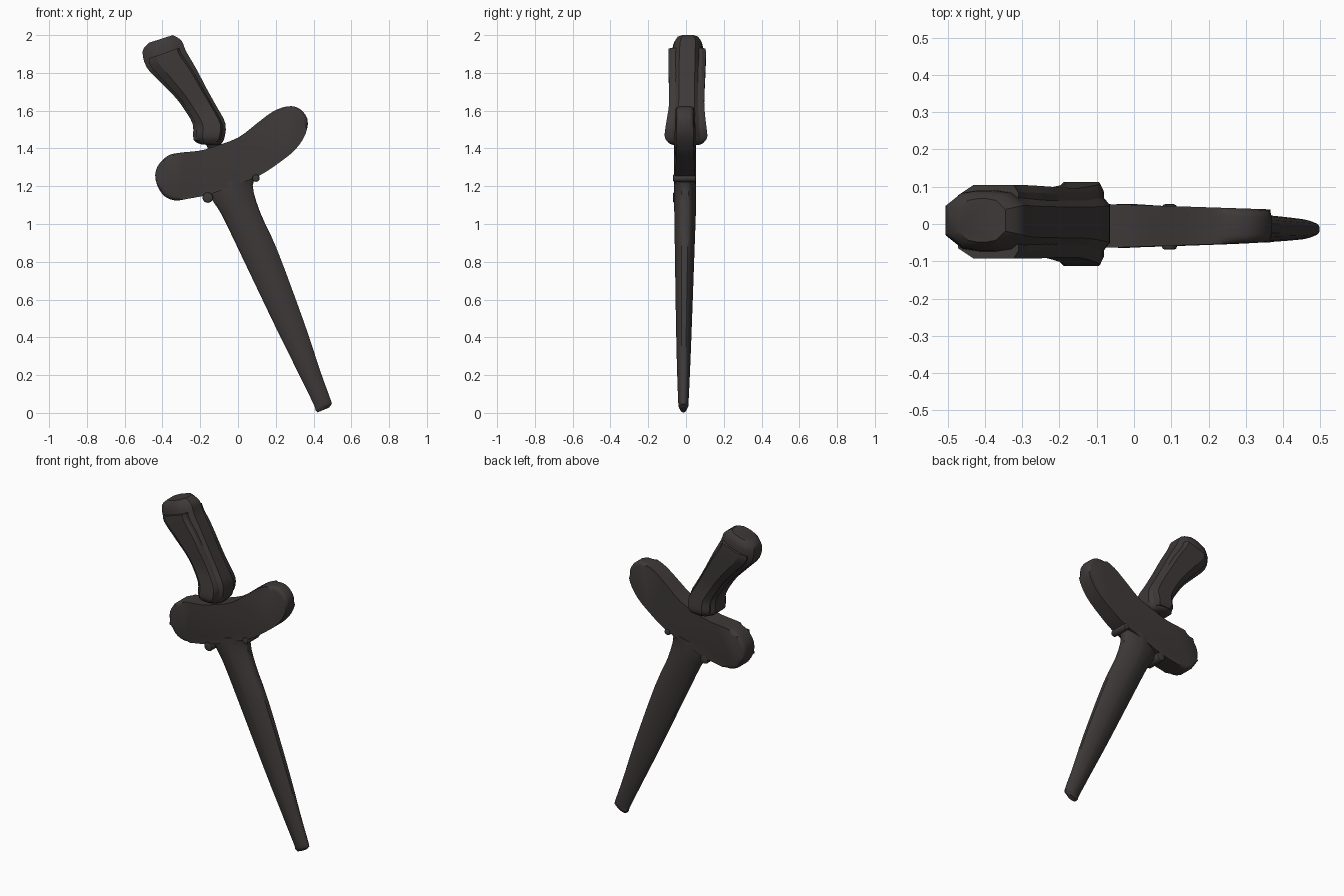
import bpy, bmesh, math
from mathutils import Vector, Matrix

if "Cube" in bpy.data.objects:
    bpy.data.objects.remove(bpy.data.objects["Cube"])

dark = bpy.data.materials.new("dark_brown_wood")
dark.diffuse_color = (0.048, 0.041, 0.040, 1)
dark.use_nodes = True
dark.node_tree.nodes["Principled BSDF"].inputs["Base Color"].default_value = dark.diffuse_color


def spline(pts, steps, closed=False):
    """Catmull-Rom through tuples of any length."""
    n, out = len(pts), []
    for i in range(n if closed else n - 1):
        def get(k):
            return pts[k % n] if closed else pts[min(max(k, 0), n - 1)]
        a, b, c, d = get(i - 1), get(i), get(i + 1), get(i + 2)
        for s in range(steps):
            t = s / steps
            out.append(tuple(0.5 * (2 * q + (r - p) * t + (2 * p - 5 * q + 4 * r - w) * t * t
                                    + (3 * q - p - 3 * r + w) * t ** 3)
                             for p, q, r, w in zip(a, b, c, d)))
    if not closed:
        out.append(pts[-1])
    return out


def finish(bm, name, angle=30):
    bmesh.ops.recalc_face_normals(bm, faces=bm.faces)
    me = bpy.data.meshes.new(name)
    bm.to_mesh(me)
    bm.free()
    me.materials.append(dark)
    for p in me.polygons:
        p.use_smooth = True
    me.set_sharp_from_angle(angle=math.radians(angle))
    ob = bpy.data.objects.new(name, me)
    bpy.context.collection.objects.link(ob)
    return ob


def loft(name, sections, shape, steps=3, u0=0.0, u1=1.0, angle=30):
    """Sections are (left x, left z, right x, right z, half depth, centre y)."""
    bm, rings = bmesh.new(), []
    for lx, lz, rx, rz, h, yc in spline(sections, steps):
        ring = []
        for u, v in shape:
            t = u0 + (u1 - u0) * (u + 1) / 2
            ring.append(bm.verts.new((lx + (rx - lx) * t, yc + v * h, lz + (rz - lz) * t)))
        rings.append(ring)
    n = len(shape)
    for a, b in zip(rings, rings[1:]):
        for i in range(n):
            bm.faces.new((a[i], a[(i + 1) % n], b[(i + 1) % n], b[i]))
    bm.faces.new(rings[0])
    bm.faces.new(rings[-1])
    return finish(bm, name, angle)


def rounded(power, n=24):
    """Superellipse cross-section."""
    out = []
    for i in range(n):
        a = 2 * math.pi * i / n
        c, s = math.cos(a), math.sin(a)
        out.append((math.copysign(abs(c) ** (2 / power), c), math.copysign(abs(s) ** (2 / power), s)))
    return out


# handle: faceted grip, flared at the foot, rounded at the pommel
octagon = [(1, -.5), (1, .5), (.6, .92), (.2, 1), (-.2, 1), (-.6, .92),
           (-1, .5), (-1, -.5), (-.6, -.92), (-.2, -1), (.2, -1), (.6, -.92)]
grip = [(-.19, 1.42, -.11, 1.418, .07, 0), (-.235, 1.445, -.077, 1.44, .10, 0),
        (-.24, 1.53, -.066, 1.53, .098, 0), (-.29, 1.615, -.115, 1.625, .085, .003),
        (-.336, 1.675, -.165, 1.715, .083, .004), (-.415, 1.755, -.22, 1.82, .083, .005),
        (-.484, 1.83, -.275, 1.915, .083, .007), (-.505, 1.915, -.30, 1.972, .078, .01),
        (-.47, 1.96, -.345, 2.0, .058, .01)]
loft("handle", grip, octagon)

# raised cheeks on both faces of the handle
cheek = [(-.225, 1.437, -.085, 1.437, .10, 0), (-.237, 1.465, -.072, 1.465, .113, 0),
         (-.24, 1.53, -.066, 1.53, .106, 0), (-.29, 1.615, -.115, 1.625, .094, .003),
         (-.336, 1.675, -.165, 1.715, .094, .004), (-.415, 1.755, -.22, 1.82, .097, .005),
         (-.484, 1.83, -.275, 1.905, .099, .006), (-.492, 1.87, -.29, 1.94, .098, .006)]
loft("handle_cheeks", cheek, [(1, -.8), (1, .8), (.85, 1), (-.5, 1), (-1, .72),
                              (-1, -.72), (-.5, -1), (.85, -1)], u0=.1, u1=.9)

# neck between handle and guard
loft("neck", [(-.18, 1.435, -.09, 1.435, .06, 0), (-.16, 1.40, -.085, 1.41, .045, 0),
              (-.17, 1.37, -.075, 1.38, .045, 0)], rounded(2, 16))

# guard: boat-shaped crosspiece, thinner towards its raised end
outline = [(-.437, 1.236), (-.426, 1.305), (-.373, 1.36), (-.31, 1.377), (-.204, 1.388),
           (-.13, 1.409), (0, 1.457), (.103, 1.535), (.183, 1.594), (.262, 1.623),
           (.325, 1.611), (.368, 1.554), (.357, 1.475), (.304, 1.395), (.22, 1.326),
           (.114, 1.257), (-.02, 1.204), (-.15, 1.157), (-.257, 1.135), (-.336, 1.125), (-.4, 1.157)]
bm = bmesh.new()
loop = spline(outline, 3, closed=True)
sides = [[bm.verts.new((x, -.005 + s * (.058 - .014 * max(0, x + .05) / .42), z)) for x, z in loop]
         for s in (-1, 1)]
caps = [bm.faces.new(ring) for ring in sides]
for i in range(len(loop)):
    j = (i + 1) % len(loop)
    bm.faces.new((sides[0][i], sides[0][j], sides[1][j], sides[1][i]))
rims = list({e for f in caps for e in f.edges})
bmesh.ops.bevel(bm, geom=rims, offset=.022, segments=3, profile=.5, affect='EDGES')
finish(bm, "guard", 40)

# sheath: long tapering scabbard with a soft central ridge
blade = [(-.165, 1.19, .115, 1.27, .058, -.005), (-.135, 1.125, .078, 1.205, .059, -.005),
         (-.087, 1.05, .118, 1.06, .057, -.005), (.008, .854, .208, .862, .052, -.007),
         (.193, .467, .353, .47, .042, -.011), (.32, .21, .436, .22, .034, -.013),
         (.403, .04, .492, .065, .027, -.014), (.408, .018, .493, .044, .024, -.014),
         (.422, .003, .482, .028, .016, -.014)]
ridge = [(1, -.3), (1, .3), (.88, .55), (.45, .86), (.1, 1), (-.1, 1), (-.45, .86), (-.88, .55),
         (-1, .3), (-1, -.3), (-.88, -.55), (-.45, -.86), (-.1, -1), (.1, -1), (.45, -.86), (.88, -.55)]
loft("sheath", blade, ridge, angle=40)

# small rolled lips where the sheath meets the guard
for name, x, z, r in (("lip_right", .095, 1.243, .02), ("lip_left", -.16, 1.14, .028)):
    bm = bmesh.new()
    bmesh.ops.create_cone(bm, cap_ends=True, segments=16, radius1=r, radius2=r, depth=.122,
                          matrix=Matrix.Translation(Vector((x, -.008, z))) @ Matrix.Rotation(math.pi / 2, 4, 'X'))
    bmesh.ops.bevel(bm, geom=[e for e in bm.edges if abs(e.verts[0].co.y - e.verts[1].co.y) < .01],
                    offset=.008, segments=2, profile=.5, affect='EDGES')
    finish(bm, name, 40)
